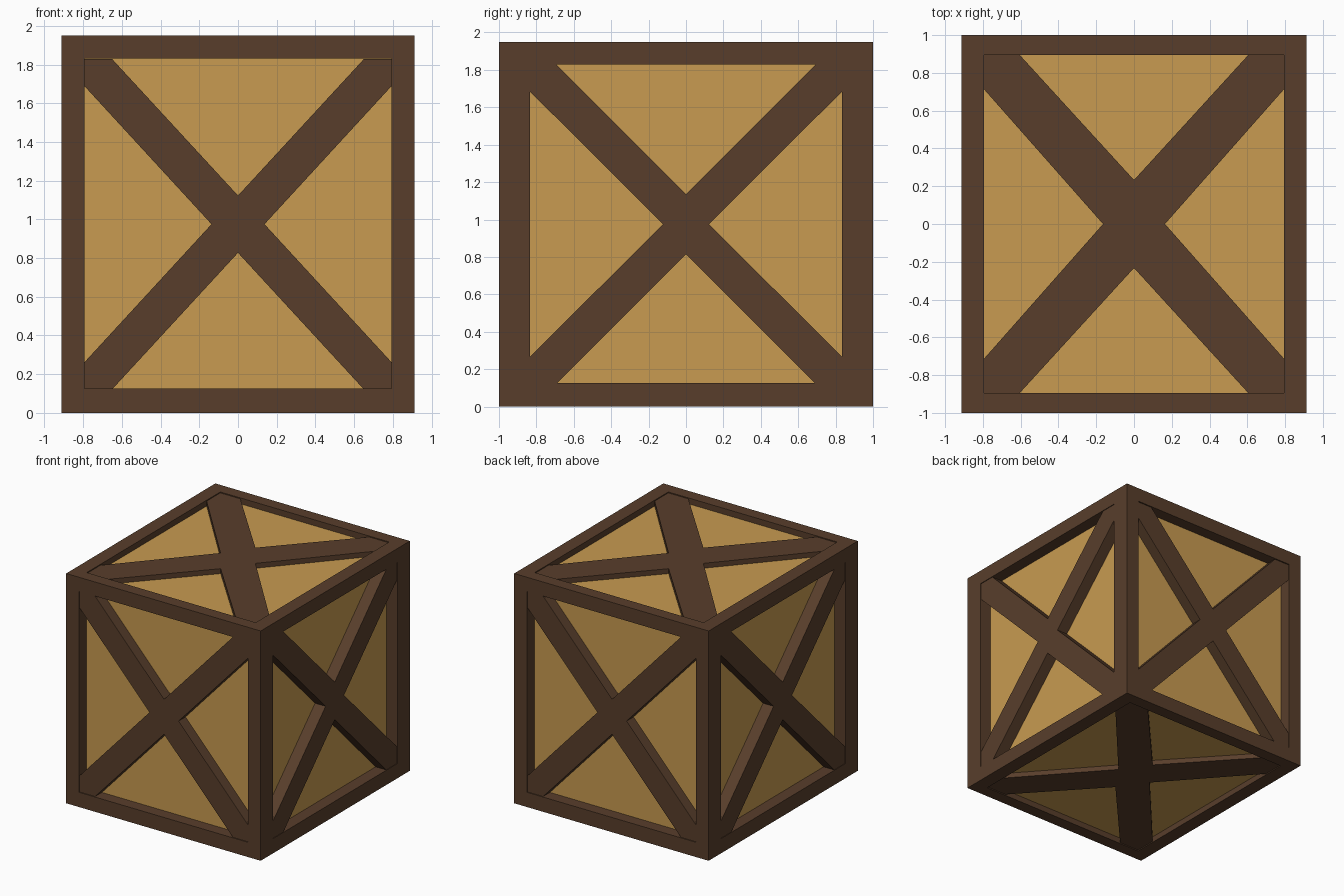
import bpy, bmesh
from mathutils import Matrix, Vector

if "Cube" in bpy.data.objects:
    bpy.data.objects.remove(bpy.data.objects["Cube"])

X, Y, H = 0.913, 1.0, 1.95       # half width, half depth, height
MID = H / 2


def material(name, rgb):
    m = bpy.data.materials.new(name)
    m.diffuse_color = (*rgb, 1)
    m.use_nodes = True
    m.node_tree.nodes["Principled BSDF"].inputs["Base Color"].default_value = m.diffuse_color
    return m


dark = material("dark_wood", (0.098, 0.048, 0.024))
light = material("light_wood", (0.578, 0.327, 0.082))


def finish(bm, name, mat):
    bmesh.ops.recalc_face_normals(bm, faces=bm.faces)
    me = bpy.data.meshes.new(name)
    bm.to_mesh(me)
    bm.free()
    me.materials.append(mat)
    ob = bpy.data.objects.new(name, me)
    bpy.context.collection.objects.link(ob)
    return ob


def box(name, lo, hi, mat):
    lo, hi = Vector(lo), Vector(hi)
    bm = bmesh.new()
    bmesh.ops.create_cube(bm, size=1, matrix=Matrix.Translation((lo + hi) / 2)
                          @ Matrix.Diagonal((*(hi - lo), 1)))
    return finish(bm, name, mat)


def cross(name, h, v, a, b, a1, b1, inner, outer, place):
    """X-shaped brace: h, v inner notches; a, b frame opening; a1, b1 corner cuts."""
    q = [(h, 0), (a, b1), (a, b), (a1, b), (0, v)]
    pts = q + [(-x, y) for x, y in q[-2::-1]]
    pts += [(-x, -y) for x, y in q[1:]] + [(x, -y) for x, y in q[-2:0:-1]]
    bm = bmesh.new()
    face = bm.faces.new([bm.verts.new(place(x, y, inner)) for x, y in pts])
    ext = bmesh.ops.extrude_face_region(bm, geom=[face])
    shift = Vector(place(0, 0, outer)) - Vector(place(0, 0, inner))
    bmesh.ops.translate(bm, vec=shift,
                        verts=[g for g in ext["geom"] if isinstance(g, bmesh.types.BMVert)])
    if face.is_valid and len(face.link_loops if hasattr(face, "link_loops") else [1]) == 0:
        bm.faces.remove(face)
    bmesh.ops.triangulate(bm, faces=[f for f in bm.faces if len(f.verts) > 4])
    return finish(bm, name, dark)


# Recessed panels (one inner box)
box("panels", (-0.81, -0.9, 0.05), (0.81, 0.9, H - 0.05), light)


def span(s, a, b):
    return sorted((s * a, s * b))


# Corner posts and rails of the frame
for s in (-1, 1):
    x0, x1 = span(s, 0.793, X)
    for t in (-1, 1):
        y0, y1 = span(t, 0.835, Y)
        box("corner_post", (x0, y0, 0), (x1, y1, H), dark)
        z0, z1 = (H - 0.12, H) if t > 0 else (0, 0.125)
        box("side_rail", (x0, -0.835, z0), (x1, 0.835, z1), dark)
        y0, y1 = span(s, 0.895, Y)
        box("cross_rail", (-0.793, y0, z0), (0.793, y1, z1), dark)

# Diagonal braces on all six faces
for s in (-1, 1):
    cross("front_brace" if s < 0 else "back_brace",
          0.137, 0.148, 0.793, 0.853, 0.65, 0.713, 0.89, Y - 0.008,
          lambda x, y, d: (x, s * d, MID + y))
    cross("left_brace" if s < 0 else "right_brace",
          0.123, 0.16, 0.835, 0.853, 0.692, 0.71, 0.80, X - 0.004,
          lambda x, y, d: (s * d, x, MID + y))
    cross("bottom_brace" if s < 0 else "top_brace",
          0.164, 0.233, 0.793, 0.895, 0.605, 0.712, 0.91, MID - 0.008,
          lambda x, y, d: (x, y, MID + s * d))
